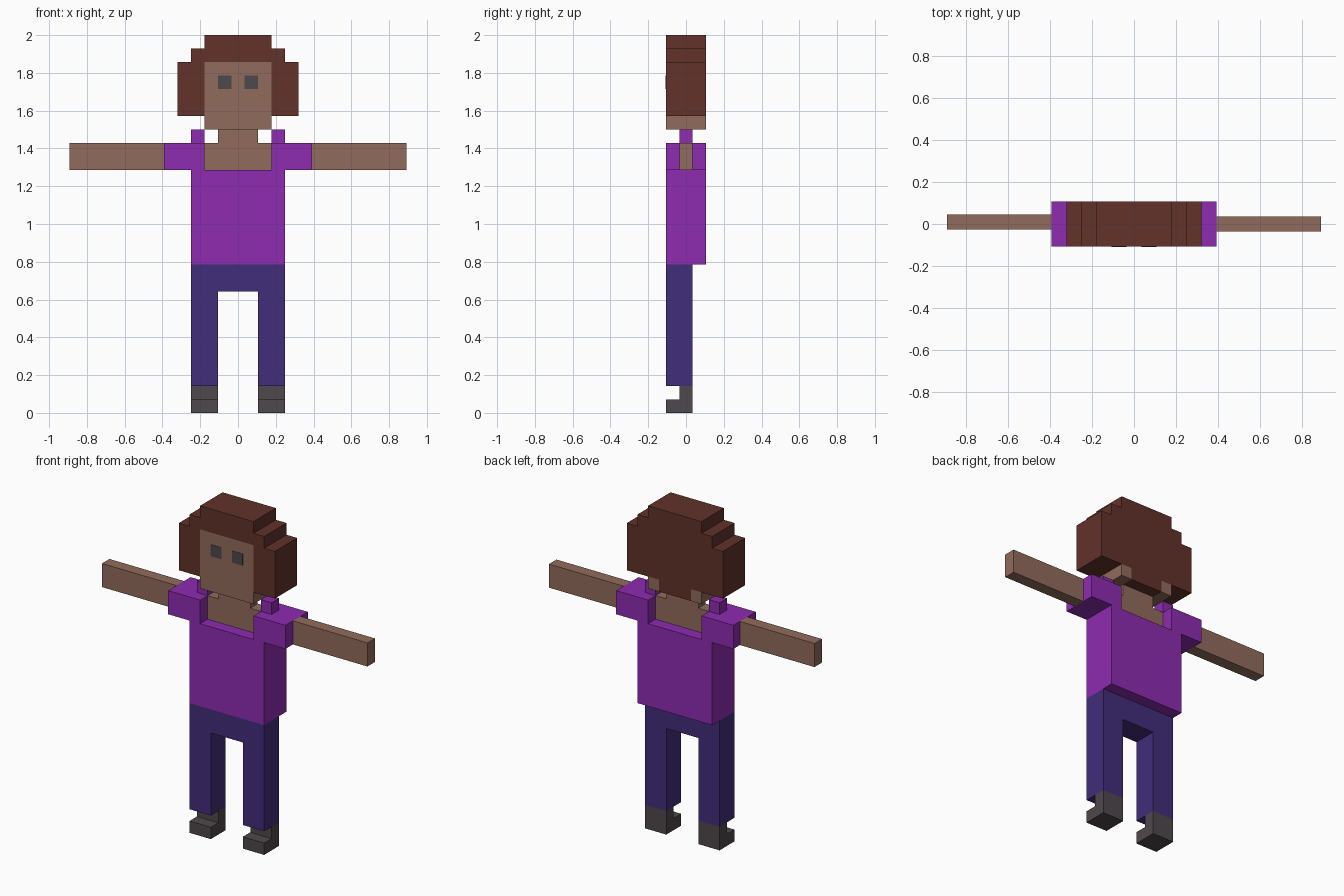
import bpy
import bmesh
from mathutils import Vector

if "Cube" in bpy.data.objects:
    bpy.data.objects.remove(bpy.data.objects["Cube"], do_unlink=True)

U = 2 / 28  # size of one block


def make_material(name, colour):
    mat = bpy.data.materials.new(name)
    mat.use_nodes = True
    rgba = (*colour, 1)
    mat.diffuse_color = rgba
    mat.node_tree.nodes["Principled BSDF"].inputs["Base Color"].default_value = rgba
    return mat


SKIN = make_material("skin_tan", (0.283, 0.147, 0.107))
HAIR = make_material("hair_brown", (0.122, 0.032, 0.024))
SHIRT = make_material("shirt_purple", (0.271, 0.025, 0.434))
TROUSERS = make_material("trousers_indigo", (0.054, 0.026, 0.195))
DARK = make_material("dark_grey", (0.078, 0.065, 0.072))


def extrude(name, mat, outline, start, end, sideways=False):
    """Extrude an (x, z) outline along y, or a (y, z) outline along x."""
    def place(p, depth):
        return Vector((depth, p[0], p[1]) if sideways else (p[0], depth, p[1])) * U

    bm = bmesh.new()
    face = bm.faces.new([bm.verts.new(place(p, start)) for p in outline])
    moved = bmesh.ops.extrude_face_region(bm, geom=[face])["geom"]
    shift = place((0, 0), end - start)
    for v in moved:
        if isinstance(v, bmesh.types.BMVert):
            v.co += shift
    bmesh.ops.recalc_face_normals(bm, faces=bm.faces)
    mesh = bpy.data.meshes.new(name)
    bm.to_mesh(mesh)
    bm.free()
    mesh.materials.append(mat)
    obj = bpy.data.objects.new(name, mesh)
    bpy.context.collection.objects.link(obj)
    return obj


def box(name, mat, x, y, z):
    x0, x1 = sorted(x)
    return extrude(name, mat, [(x0, z[0]), (x1, z[0]), (x1, z[1]), (x0, z[1])], *y)


def mirrored(half):
    """Complete a right-hand half outline, listed from bottom to top."""
    return half + [(-x, z) for x, z in reversed(half)]


# Trousers: hips and two legs in one outline
extrude("trousers", TROUSERS,
        mirrored([(1.5, 9), (1.5, 2), (3.5, 2), (3.5, 11)]), -1.5, 0.5)

# Shirt with short sleeves and a square neckline
extrude("shirt", SHIRT,
        mirrored([(3.5, 11), (3.5, 18), (5.5, 18), (5.5, 20), (2.5, 20), (2.5, 18)]),
        -1.5, 1.5)

# Chest and neck
extrude("chest_and_neck", SKIN,
        mirrored([(2.5, 18), (2.5, 20), (1.5, 20), (1.5, 21)]), -0.5, 0.5)

# Head, with the jaw running under the back hair on each side
box("head", SKIN, (-2.5, 2.5), (-1.5, 0.5), (21, 26))

# Hair: stepped cap around the face, and a full panel behind
steps = [(4.5, 22), (4.5, 26), (3.5, 26), (3.5, 27), (2.5, 27), (2.5, 28)]
extrude("hair_cap", HAIR, mirrored([(2.5, 26), (2.5, 22)] + steps), -1.5, 0.5)
extrude("hair_back", HAIR, mirrored([(1.5, 21), (1.5, 22)] + steps), 0.5, 1.5)

# Paired parts
for side, s in (("left", 1), ("right", -1)):
    box(f"{side}_nape", SKIN, (1.5 * s, 2.5 * s), (0.5, 1.5), (21, 22))
    box(f"{side}_eye", DARK, (0.5 * s, 1.5 * s), (-1.53, -1.5), (24, 25))
    box(f"{side}_collar", SHIRT, (2.5 * s, 3.5 * s), (-0.5, 0.5), (20, 21))
    arm_y = 0 if s > 0 else 0.13  # the right arm sits slightly further back
    box(f"{side}_arm", SKIN, (5.5 * s, 12.5 * s), (arm_y - 0.5, arm_y + 0.5), (18, 20))
    extrude(f"{side}_shoe", DARK,
            [(-1.5, 0), (0.5, 0), (0.5, 2), (-0.5, 2), (-0.5, 1), (-1.5, 1)],
            1.5 * s, 3.5 * s, sideways=True)
